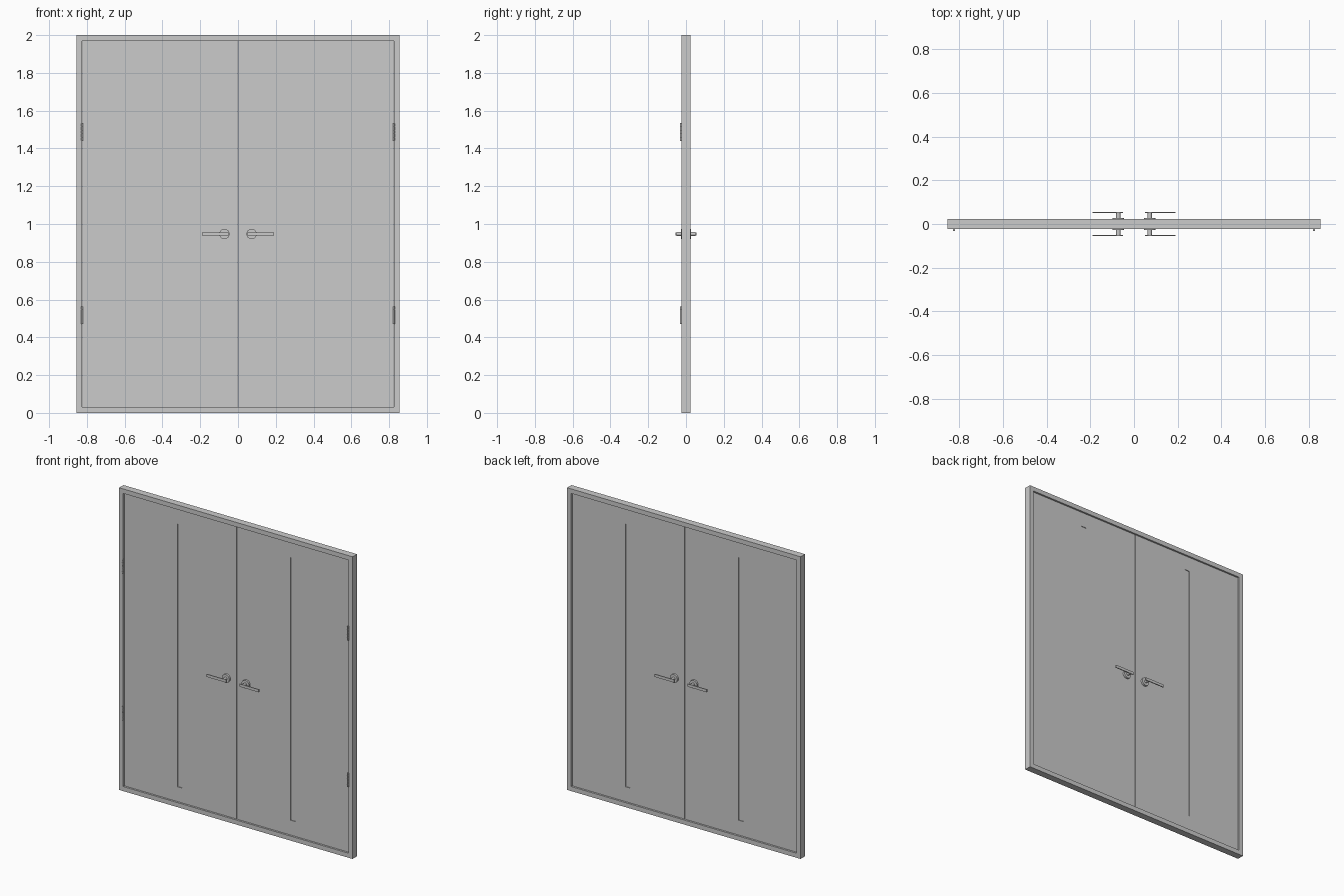
import bpy, bmesh, math
from mathutils import Matrix, Vector

if "Cube" in bpy.data.objects:
    bpy.data.objects.remove(bpy.data.objects["Cube"])

def finish(name, bm, smooth=False):
    bmesh.ops.recalc_face_normals(bm, faces=bm.faces)
    me = bpy.data.meshes.new(name)
    bm.to_mesh(me)
    bm.free()
    ob = bpy.data.objects.new(name, me)
    bpy.context.collection.objects.link(ob)
    if smooth:
        bpy.ops.object.select_all(action='DESELECT')
        ob.select_set(True)
        bpy.context.view_layer.objects.active = ob
        bpy.ops.object.shade_smooth_by_angle(angle=math.radians(35))
    return ob

def add_box(bm, x0, x1, y0, y1, z0, z1):
    m = Matrix.Translation(((x0 + x1) / 2, (y0 + y1) / 2, (z0 + z1) / 2))
    m = m @ Matrix.Diagonal((abs(x1 - x0), abs(y1 - y0), abs(z1 - z0), 1))
    bmesh.ops.create_cube(bm, size=1, matrix=m)

def add_cyl(bm, a, b, r, n=32):
    a, b = Vector(a), Vector(b)
    rot = (b - a).to_track_quat('Z', 'Y').to_matrix().to_4x4()
    bmesh.ops.create_cone(bm, cap_ends=True, segments=n, radius1=r, radius2=r,
                          depth=(b - a).length,
                          matrix=Matrix.Translation((a + b) / 2) @ rot)

W, FY, IN, DY = 0.855, 0.023, 0.825, 0.014   # frame half width/depth, opening, leaf half depth

def ring(name, outer, inner, y):
    """Rectangular frame: outer and inner are (x0, x1, z0, z1)."""
    bm = bmesh.new()
    loops = []
    for x0, x1, z0, z1 in (outer, inner):
        for yy in (-y, y):
            loops.append([bm.verts.new((x, yy, z)) for x, z in
                          ((x0, z0), (x1, z0), (x1, z1), (x0, z1))])
    of, ob, nf, nb = loops
    for p, q in ((of, nf), (nf, nb), (nb, ob), (ob, of)):
        for i in range(4):
            j = (i + 1) % 4
            bm.faces.new((p[i], p[j], q[j], q[i]))
    return finish(name, bm)

# Surrounding frame
ring("door_frame", (-W, W, 0, 2), (-IN, IN, 0.03, 1.97), FY)

for s, side in ((-1, "left"), (1, "right")):
    # Door leaf with a tall slot
    xs = sorted((s * 0.002, s * 0.823))
    sl = sorted((s * 0.396, s * 0.433))
    ring(f"{side}_door_leaf", (*xs, 0.032, 1.968), (*sl, 0.13, 1.87), DY)

    # Strip set into the slot
    bm = bmesh.new()
    add_box(bm, *sl, -DY + 0.004, DY - 0.004, 0.13, 1.87)
    finish(f"{side}_inset_strip", bm)

    # Lever handles on both faces
    cx, cz = s * 0.072, 0.947
    for d, face in ((-1, "front"), (1, "back")):
        bm = bmesh.new()
        add_cyl(bm, (cx, d * (DY - 0.001), cz), (cx, d * 0.027, cz), 0.027, 40)
        add_cyl(bm, (cx, d * 0.026, cz), (cx, d * 0.051, cz), 0.010, 24)
        add_box(bm, s * 0.05, s * 0.191, d * 0.050, d * 0.056, cz - 0.009, cz + 0.009)
        finish(f"{side}_{face}_handle", bm, True)

    # Hinges on the front: knuckles, pin and leaf plate
    for z0, level in ((0.47, "lower"), (1.44, "upper")):
        bm = bmesh.new()
        hx, hy, n, h = s * 0.825, -0.027, 5, 0.094
        for i in range(n):
            a = z0 + h * i / n
            add_cyl(bm, (hx, hy, a + 0.001), (hx, hy, a + h / n - 0.001), 0.0055, 16)
        add_cyl(bm, (hx, hy, z0), (hx, hy, z0 + h), 0.004, 12)
        add_box(bm, hx - 0.0015, hx + 0.0015, hy, -0.010, z0 + 0.002, z0 + h - 0.002)
        finish(f"{side}_{level}_hinge", bm, True)
